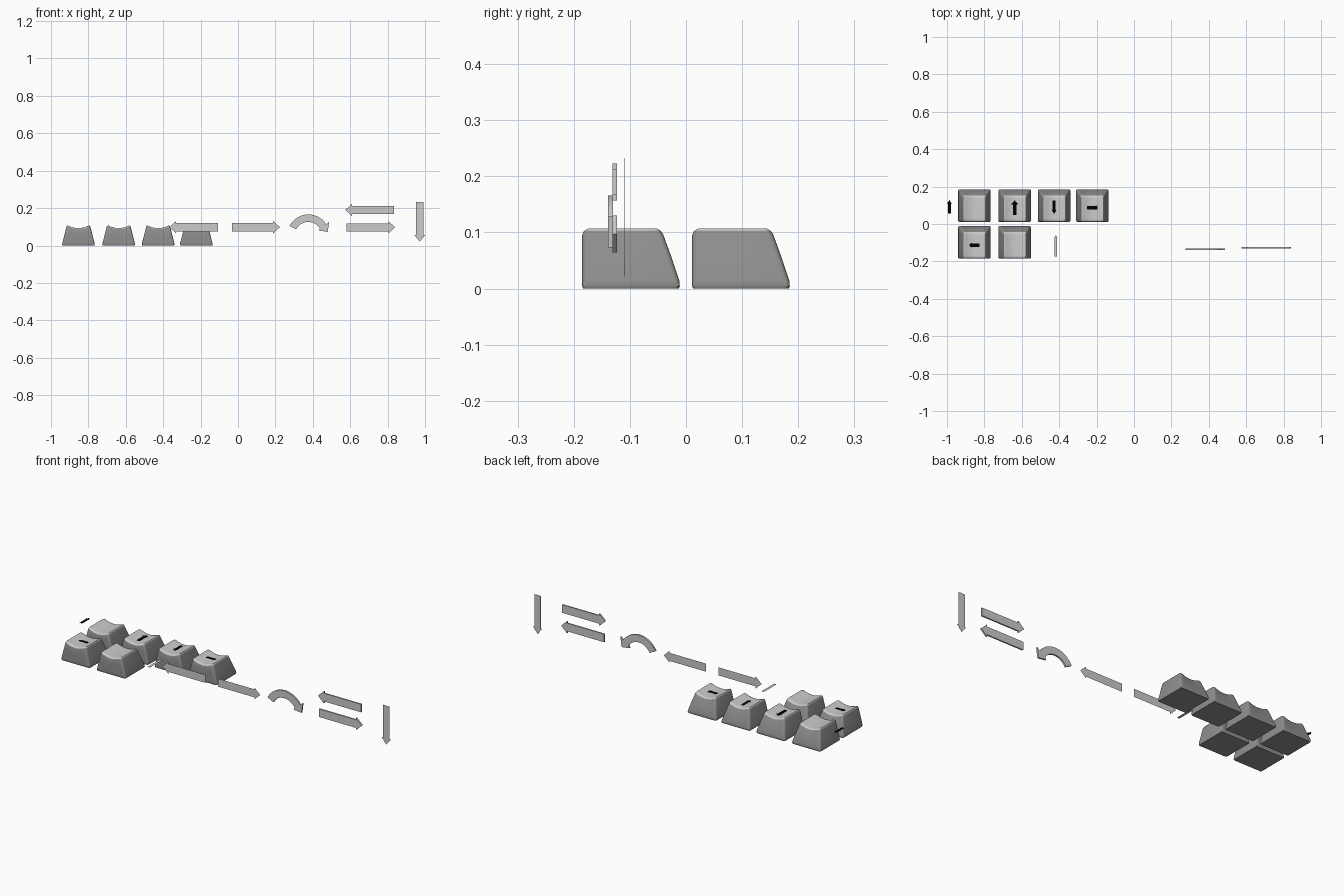
import bpy, bmesh, math
from mathutils import Vector

if "Cube" in bpy.data.objects:
    bpy.data.objects.remove(bpy.data.objects["Cube"])


def material(name, g):
    m = bpy.data.materials.new(name)
    m.diffuse_color = (g, g, g, 1)
    m.use_nodes = True
    m.node_tree.nodes["Principled BSDF"].inputs["Base Color"].default_value = m.diffuse_color
    return m


black = material("marking_black", 0.0)
wall_grey = material("keycap_wall_grey", 0.28)
top_grey = material("keycap_top_grey", 0.8)


def make_object(name, bm, smooth=False, mats=()):
    bmesh.ops.recalc_face_normals(bm, faces=bm.faces)
    me = bpy.data.meshes.new(name)
    bm.to_mesh(me)
    bm.free()
    ob = bpy.data.objects.new(name, me)
    bpy.context.collection.objects.link(ob)
    for m in mats:
        me.materials.append(m)
    if smooth:
        bpy.ops.object.select_all(action='DESELECT')
        bpy.context.view_layer.objects.active = ob
        ob.select_set(True)
        bpy.ops.object.shade_smooth_by_angle(angle=math.radians(35))
    return ob


def rounded_rect(hx, y0, y1, r, seg=5, edge=10):
    # rounded rectangle with subdivided front and back edges
    pts = []
    for cx, cy, a0 in ((hx - r, y1 - r, 0), (r - hx, y1 - r, 90),
                       (r - hx, y0 + r, 180), (hx - r, y0 + r, 270)):
        for i in range(seg + 1):
            a = math.radians(a0 + 90 * i / seg)
            pts.append((cx + r * math.cos(a), cy + r * math.sin(a)))
        if a0 in (0, 180):
            s = 1 if a0 == 0 else -1
            for i in range(1, edge):
                pts.append((s * (hx - r) * (1 - 2 * i / edge), y1 if s > 0 else y0))
    return pts


def dish(x):
    return 0.093 + 0.015 * min(1, (x / 0.058) ** 2)


def keycap(name, x, y):
    bm = bmesh.new()
    rings = []
    # walls: half width, front, back, corner radius, height
    for hx, y0, y1, r, z in ((0.085, -0.085, 0.085, 0.007, 0), (0.087, -0.087, 0.087, 0.008, 0.004),
                             (0.086, -0.087, 0.086, 0.009, 0.014), (0.0755, -0.087, 0.0725, 0.010, 0.055)):
        rings.append([(px, py, z) for px, py in rounded_rect(hx, y0, y1, r)])
    # rolled rim that follows the scooped top
    for hx, y0, y1, r, d in ((0.065, -0.087, 0.058, 0.012, 0.011), (0.063, -0.085, 0.055, 0.012, 0.005),
                             (0.060, -0.081, 0.051, 0.012, 0.001), (0.056, -0.076, 0.046, 0.011, 0)):
        rings.append([(px, py, dish(px) - d) for px, py in rounded_rect(hx, y0, y1, r)])
    # scooped top
    rim = rings[-1]
    for k in (0.8, 0.6, 0.4, 0.2):
        rings.append([(p[0] * k, -0.015 + (p[1] + 0.015) * k, dish(p[0] * k)) for p in rim])
    loops = [[bm.verts.new((p[0] + x, p[1] + y, p[2])) for p in ring] for ring in rings]
    n = len(loops[0])
    for level, (a, b) in enumerate(zip(loops, loops[1:])):
        for i in range(n):
            j = (i + 1) % n
            bm.faces.new((a[i], a[j], b[j], b[i])).material_index = int(level >= 5)
    bm.faces.new(loops[0][::-1])
    bm.faces.new(loops[-1]).material_index = 1
    make_object(name, bm, smooth=True, mats=(wall_grey, top_grey))


def plate(name, pts, to3d, thick=None, mats=()):
    # flat outline, optionally extruded along y
    bm = bmesh.new()
    f = bm.faces.new([bm.verts.new(to3d(u, v)) for u, v in pts])
    if thick:
        res = bmesh.ops.extrude_face_region(bm, geom=[f], use_keep_orig=True)
        vs = [g for g in res['geom'] if isinstance(g, bmesh.types.BMVert)]
        bmesh.ops.translate(bm, vec=Vector((0, thick, 0)), verts=vs)
    return make_object(name, bm, mats=mats)


def arrow(cu, cv, length, shaft, head, head_len, ang):
    h, s, w = length / 2, shaft / 2, head / 2
    pts = [(-h, -s), (h - head_len, -s), (h - head_len, -w), (h, 0),
           (h - head_len, w), (h - head_len, s), (-h, s)]
    c, n = math.cos(math.radians(ang)), math.sin(math.radians(ang))
    return [(cu + c * a - n * b, cv + n * a + c * b) for a, b in pts]


def flat(z):
    return lambda u, v: (u, v, z)


def upright(y):
    return lambda u, v: (u, y, v)


# keycaps: four at the back, two at the front
for i, kx in enumerate((-0.853, -0.638, -0.427, -0.223)):
    keycap(f"back_keycap_{i + 1}", kx, 0.098)
for i, kx in enumerate((-0.853, -0.638)):
    keycap(f"front_keycap_{i + 1}", kx, -0.098)

# black arrow markings
for name, ax, ay, ln, sh, hd, ang in (
        ("up_marking", -0.638, 0.088, 0.078, 0.020, 0.038, 90),
        ("down_marking", -0.427, 0.09, 0.072, 0.017, 0.028, 270),
        ("right_marking", -0.219, 0.087, 0.068, 0.019, 0.028, 0),
        ("left_marking", -0.853, -0.113, 0.068, 0.019, 0.028, 180),
        ("loose_marking", -0.987, 0.092, 0.074, 0.016, 0.026, 90)):
    plate(name, arrow(ax, ay, ln, sh, hd, 0.022, ang), flat(0.0965), mats=(black,))

# small grey arrow lying flat
plate("flat_grey_arrow", arrow(-0.418, -0.117, 0.112, 0.015, 0.021, 0.014, 90), flat(0.095))

# upright sheet arrows
plate("left_arrow", arrow(-0.237, 0.098, 0.26, 0.044, 0.066, 0.036, 180), upright(-0.128))
plate("right_arrow", arrow(0.096, 0.098, 0.256, 0.044, 0.066, 0.036, 0), upright(-0.128))
plate("down_arrow", arrow(0.972, 0.127, 0.212, 0.038, 0.056, 0.034, 270), upright(-0.11), 0.001)

# solid pair of opposed arrows
plate("upper_pair_arrow", arrow(0.704, 0.19, 0.26, 0.044, 0.066, 0.036, 180), upright(-0.131), 0.008)
plate("lower_pair_arrow", arrow(0.71, 0.097, 0.26, 0.044, 0.066, 0.036, 0), upright(-0.131), 0.008)

# curved solid arrow
cx, cz, n = 0.376, 0.053, 20
polar = lambda r, a: (cx + r * math.cos(math.radians(a)), cz + r * math.sin(math.radians(a)))
span = [153 - (153 - 32) * i / n for i in range(n + 1)]
outline = [polar(0.113, a) for a in span]
outline += [polar(0.134, 34), polar(0.106, 11), polar(0.062, 25)]
outline += [polar(0.073, a) for a in reversed(span)]
plate("curved_arrow", outline, upright(-0.139), 0.009)
